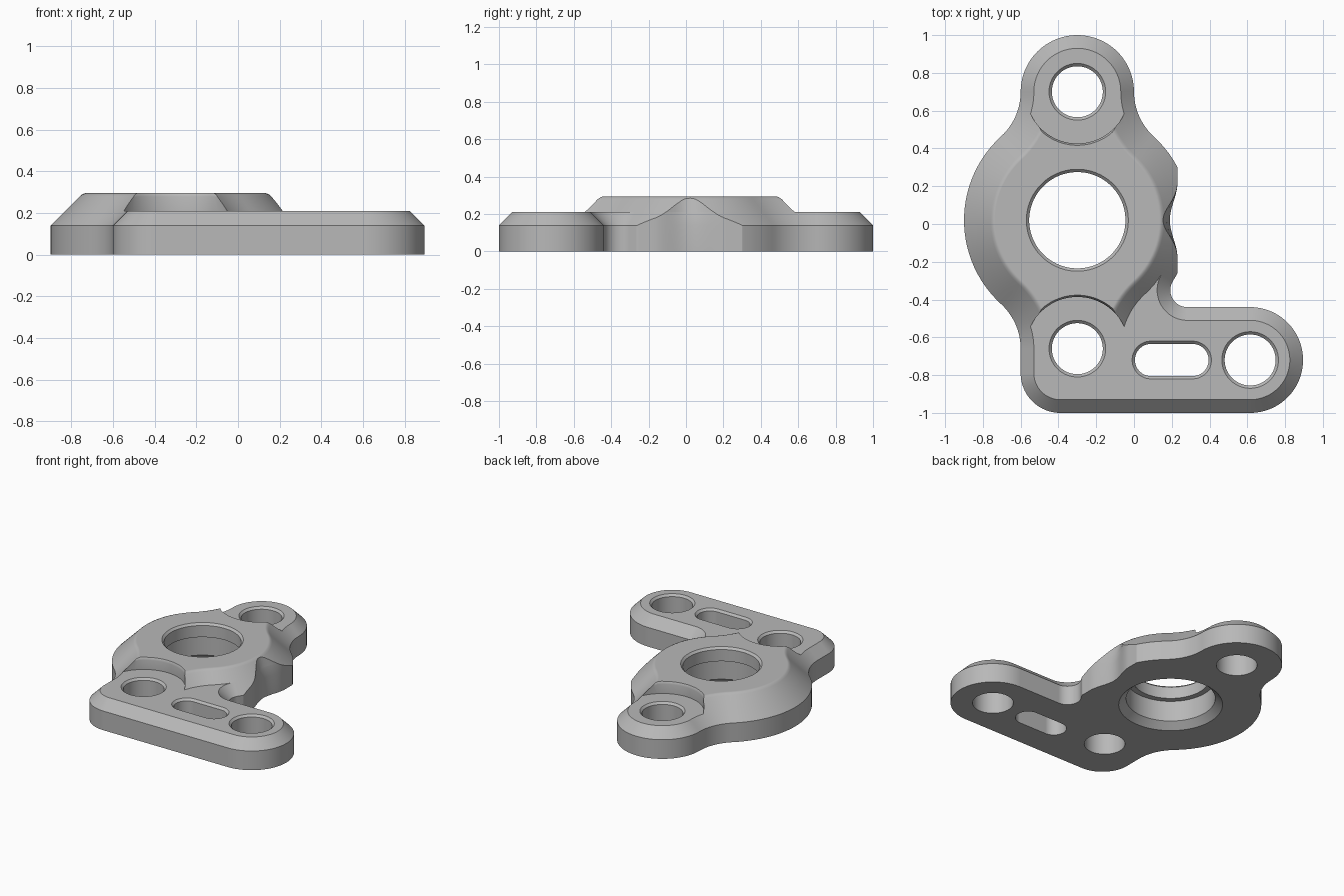
import bpy
import bmesh
from math import pi, cos, sin, atan2, sqrt

if "Cube" in bpy.data.objects:
    bpy.data.objects.remove(bpy.data.objects["Cube"])

steel = bpy.data.materials.new("plain_grey_metal")
steel.use_nodes = True
grey = (0.48, 0.48, 0.48, 1)
steel.diffuse_color = grey
steel.node_tree.nodes["Principled BSDF"].inputs["Base Color"].default_value = grey

# Shared dimensions
CX, CY = -0.3, 0.02          # main bore centre
HUB_R, EAR_R, EAR_Y = 0.6, 0.3, 0.68
WALL, PLATE, TOP = 0.14, 0.21, 0.295
HOLE_R = 0.135


def loft(name, layers):
    """Closed solid through (z, points) layers of equal point count."""
    bm = bmesh.new()
    rings = [[bm.verts.new((x, y, z)) for x, y in pts] for z, pts in layers]
    count = len(rings[0])
    for low, high in zip(rings, rings[1:]):
        for i in range(count):
            j = (i + 1) % count
            bm.faces.new((low[i], low[j], high[j], high[i]))
    bm.faces.new(rings[0][::-1])
    bm.faces.new(rings[-1])
    bmesh.ops.remove_doubles(bm, verts=bm.verts, dist=1e-4)
    bmesh.ops.recalc_face_normals(bm, faces=bm.faces)
    mesh = bpy.data.meshes.new(name)
    bm.to_mesh(mesh)
    bm.free()
    mesh.materials.append(steel)
    obj = bpy.data.objects.new(name, mesh)
    bpy.context.collection.objects.link(obj)
    return obj


def outline(arcs, inset):
    """Tangent arcs offset inward; clockwise arcs are concave."""
    pts = []
    for x, y, r, start, end in arcs:
        radius = r - inset if end > start else r + inset
        steps = max(6, int(abs(end - start) / pi * 48))
        for i in range(steps + 1):
            a = start + (end - start) * i / steps
            pts.append((x + radius * cos(a), y + radius * sin(a)))
    return pts


def slot(x, y, r, half=0.0):
    """Circle, or a rounded slot when half is above zero."""
    pts = []
    for side, start in ((1, -pi / 2), (-1, pi / 2)):
        for i in range(32):
            a = start + pi * (i + 0.5) / 32
            pts.append((x + side * half + r * cos(a), y + r * sin(a)))
    return pts


def drill(x, y, profile, half=0.0):
    return loft("cutter", [(z, slot(x, y, r, half)) for z, r in profile])


def cut(target, cutter):
    mod = target.modifiers.new("cut", "BOOLEAN")
    mod.operation = "DIFFERENCE"
    mod.solver = "EXACT"
    mod.object = cutter
    bpy.context.view_layer.objects.active = target
    bpy.ops.object.modifier_apply(modifier=mod.name)
    bpy.data.objects.remove(cutter)


# Hub and two ears, joined by tangent fillets
blend = (EAR_Y ** 2 + EAR_R ** 2 - HUB_R ** 2) / (2 * (HUB_R - EAR_R))
bx = EAR_R + blend
phi = atan2(EAR_Y, bx)
upper_and_left = [
    (CX + bx, CY + EAR_Y, blend, pi + phi, pi),
    (CX, CY + EAR_Y, EAR_R, 0, pi),
    (CX - bx, CY + EAR_Y, blend, 0, -phi),
    (CX, CY, HUB_R, pi - phi, pi + phi),
    (CX - bx, CY - EAR_Y, blend, phi, 0),
]
hub_arcs = [(CX, CY, HUB_R, -phi, phi)] + upper_and_left + [
    (CX, CY - EAR_Y, EAR_R, pi, 2 * pi),
    (CX + bx, CY - EAR_Y, blend, pi, pi - phi),
]

# Full plate: the lower ear becomes a side arm with a round end
ARM_X, ARM_Y, ARM_R, FILLET, CORNER = 0.615, -0.72, 0.28, 0.09, 0.21
fy = ARM_Y + ARM_R + FILLET
fx = CX + sqrt((HUB_R + FILLET) ** 2 - (fy - CY) ** 2)
theta = atan2(fy - CY, fx - CX)
plate_arcs = [(CX, CY, HUB_R, theta, phi)] + upper_and_left + [
    (CX - EAR_R + CORNER, CORNER - 1, CORNER, pi, 1.5 * pi),
    (ARM_X, ARM_Y, ARM_R, -pi / 2, pi / 2),
    (fx, fy, FILLET, 1.5 * pi, pi + theta),
]

base = loft("base_plate", [(z, outline(plate_arcs, d)) for z, d in
                           ((0, 0), (WALL, 0), (PLATE, PLATE - WALL))])
hub = loft("raised_hub", [(z, outline(hub_arcs, d)) for z, d in
                          ((PLATE, 0.07), (0.28, 0.14), (0.289, 0.151), (TOP, 0.165))])


# Flat and shallow notch on the hub's +x side
def notch_points(depth):
    pts = []
    for i in range(57):
        y = 0.35 - 0.7 * i / 56
        t = min(abs(y - CY) / 0.2, 1)
        pts.append((0.23 - depth * (1 + cos(pi * t)) / 2, y))
    return pts + [(0.6, -0.35), (0.6, 0.35)]


# Stepped main bore, with a chamfer at each mouth
bore = ((-0.01, 0.355), (0.045, 0.295), (0.195, 0.295), (0.195, 0.255),
        (0.28, 0.255), (0.30, 0.275))
for part in (base, hub):
    cut(part, loft("cutter", [(z, notch_points(d)) for z, d in
                              ((-0.05, 0.04), (WALL, 0.04), (0.30, 0.08))]))
    cut(part, drill(CX, CY, bore))

# Round pockets that drop the ears to plate height
for side in (1, -1):
    cut(hub, drill(CX, CY + side * EAR_Y,
                   ((0.1, 0.274), (0.278, 0.274), (0.31, 0.292))))


# Countersunk bolt holes and the arm slot
def sunk(r):
    return ((-0.1, r), (PLATE - 0.015, r), (PLATE + 0.01, r + 0.025))


for x, y in ((CX, CY + EAR_Y), (CX, CY - EAR_Y), (ARM_X, ARM_Y)):
    cut(base, drill(x, y, sunk(HOLE_R)))
cut(base, drill(0.2, ARM_Y, sunk(0.085), 0.11))

# Smooth shading with crisp edges
for part in (base, hub):
    bpy.ops.object.select_all(action="DESELECT")
    part.select_set(True)
    bpy.context.view_layer.objects.active = part
    bpy.ops.object.shade_smooth_by_angle(angle=pi / 6)
    normals = part.modifiers.new("face_weighted_normals", "WEIGHTED_NORMAL")
    normals.keep_sharp = True
